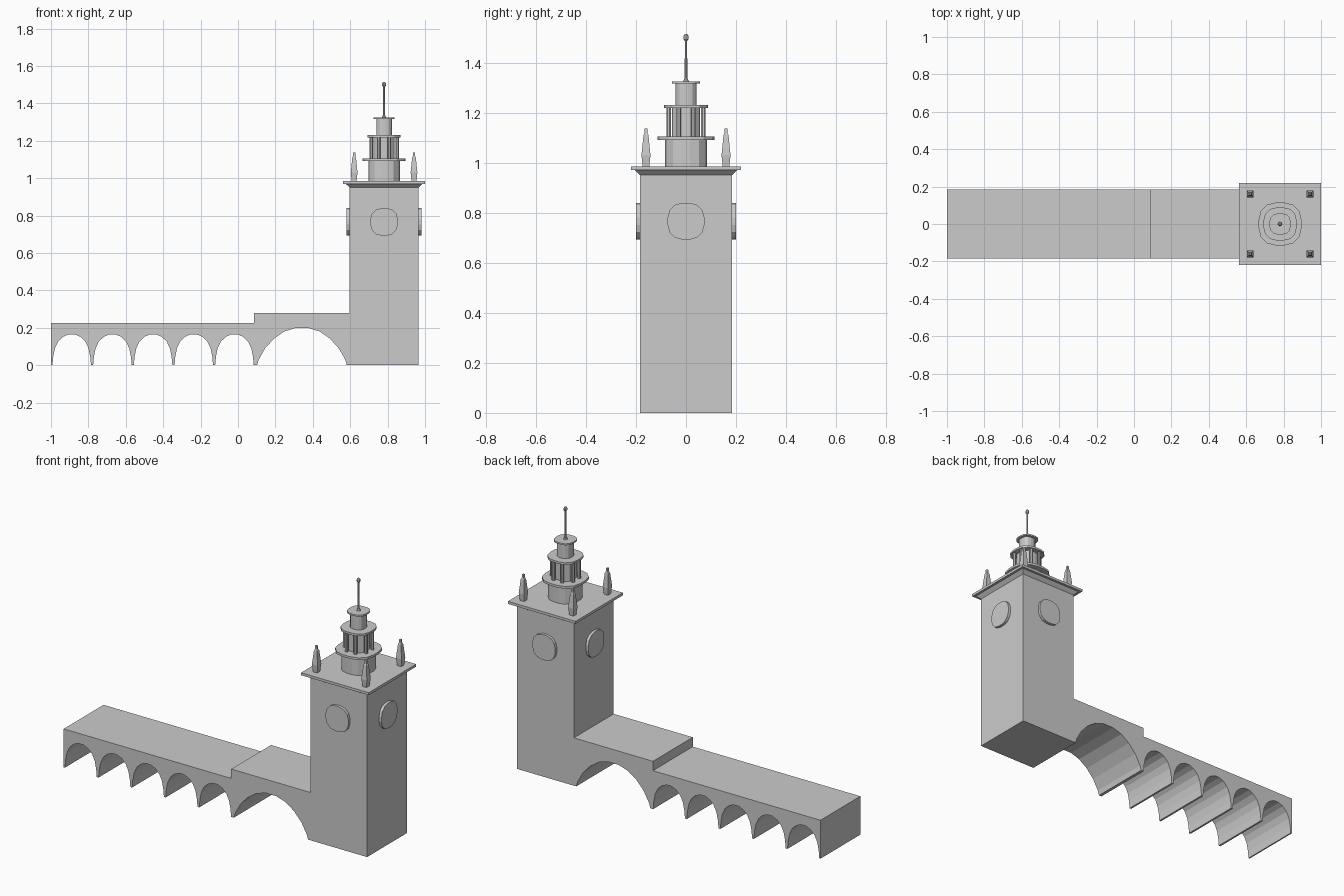
import bpy, bmesh
from math import cos, sin, pi

if "Cube" in bpy.data.objects:
    bpy.data.objects.remove(bpy.data.objects["Cube"])

CX = 0.781  # tower axis


def finish(name, bm):
    bmesh.ops.recalc_face_normals(bm, faces=bm.faces)
    me = bpy.data.meshes.new(name)
    bm.to_mesh(me)
    bm.free()
    ob = bpy.data.objects.new(name, me)
    bpy.context.collection.objects.link(ob)
    return ob


def ring(sides, power, turn=0.0):
    """Unit outline: power 2 is round, higher is squarer."""
    pts = []
    for i in range(sides):
        a = 2 * pi * i / sides + turn
        c, s = cos(a), sin(a)
        k = (abs(c) ** power + abs(s) ** power) ** (-1 / power)
        pts.append((c * k, s * k))
    return pts


SQUARE = [(1, 1), (-1, 1), (-1, -1), (1, -1)]
ROUNDED = ring(16, 2.7, pi / 16)


def loft(name, outline, levels, x=CX, y=0.0):
    """Stack an outline through (half size, z) levels."""
    bm = bmesh.new()
    rows = [[bm.verts.new((x + px * r, y + py * r, z)) for px, py in outline]
            for r, z in levels]
    n = len(outline)
    for a, b in zip(rows, rows[1:]):
        for i in range(n):
            bm.faces.new((a[i], a[(i + 1) % n], b[(i + 1) % n], b[i]))
    bm.faces.new(rows[0])
    bm.faces.new(rows[-1])
    return finish(name, bm)


# Tower shaft and viaduct as one extruded side profile
small = [(0.103, 0), (0.099, 0.045), (0.09, 0.09), (0.073, 0.126), (0.046, 0.152), (0.016, 0.165)]
large = [(0.24, 0), (0.232, 0.028), (0.197, 0.09), (0.15, 0.142), (0.095, 0.18), (0.035, 0.199)]


def arch(cx, half):
    return [(cx - x, z) for x, z in half] + [(cx + x, z) for x, z in reversed(half)]


profile = [(-1, 0)]
for i in range(5):
    profile += arch(-0.889 + 0.2175 * i, small)
profile += arch(0.342, large)
profile += [(0.965, 0), (0.965, 0.955), (0.597, 0.955), (0.597, 0.28),
            (0.085, 0.28), (0.085, 0.225), (-1, 0.225)]
bm = bmesh.new()
face = bm.faces.new([bm.verts.new((x, -0.184, z)) for x, z in profile])
ext = bmesh.ops.extrude_face_region(bm, geom=[face])
bmesh.ops.translate(bm, vec=(0, 0.368, 0),
                    verts=[v for v in ext["geom"] if isinstance(v, bmesh.types.BMVert)])
finish("tower_and_viaduct", bm)

# Cornice
loft("cornice", SQUARE, [(0.184, 0.95), (0.205, 0.97), (0.219, 0.97), (0.219, 0.985)])

# Clock discs on the four faces
for i in range(4):
    a = i * pi / 2
    disc = loft("clock_disc", ring(16, 2.5, pi / 16), [(0.074, 0.17), (0.074, 0.2)], x=0)
    disc.rotation_euler = (pi / 2, 0, a)
    disc.location = (CX, 0, 0.766)

# Corner obelisks
for sx in (-1, 1):
    for sy in (-1, 1):
        loft("corner_obelisk", SQUARE,
             [(0.013, 0.984), (0.018, 1.03), (0.010, 1.11), (0.006, 1.118), (0.006, 1.137)],
             CX + 0.16 * sx, 0.16 * sy)

# Stepped lantern
loft("lantern_base", ROUNDED, [(0.085, 0.98), (0.085, 1.093)])
loft("lantern_lower_slab", ROUNDED, [(0.115, 1.091), (0.115, 1.104)])
loft("lantern_core", ROUNDED, [(0.057, 1.10), (0.057, 1.22)])
loft("lantern_middle_slab", ROUNDED, [(0.089, 1.218), (0.089, 1.23)])
loft("lantern_top", ROUNDED, [(0.042, 1.228), (0.042, 1.318)])
loft("lantern_top_slab", ROUNDED, [(0.057, 1.316), (0.057, 1.325)])

# Lantern columns
for i in range(8):
    a = pi / 8 + i * pi / 4
    loft("lantern_column", ring(8, 2, pi / 8), [(0.010, 1.10), (0.010, 1.22)],
         CX + 0.075 * cos(a), 0.075 * sin(a))

# Spire and finial
loft("spire", ring(8, 2), [(0.012, 1.324), (0.0055, 1.338), (0.0045, 1.495)])
loft("finial", ring(8, 2), [(0.005, 1.487), (0.010, 1.495), (0.010, 1.506), (0.005, 1.514)])
